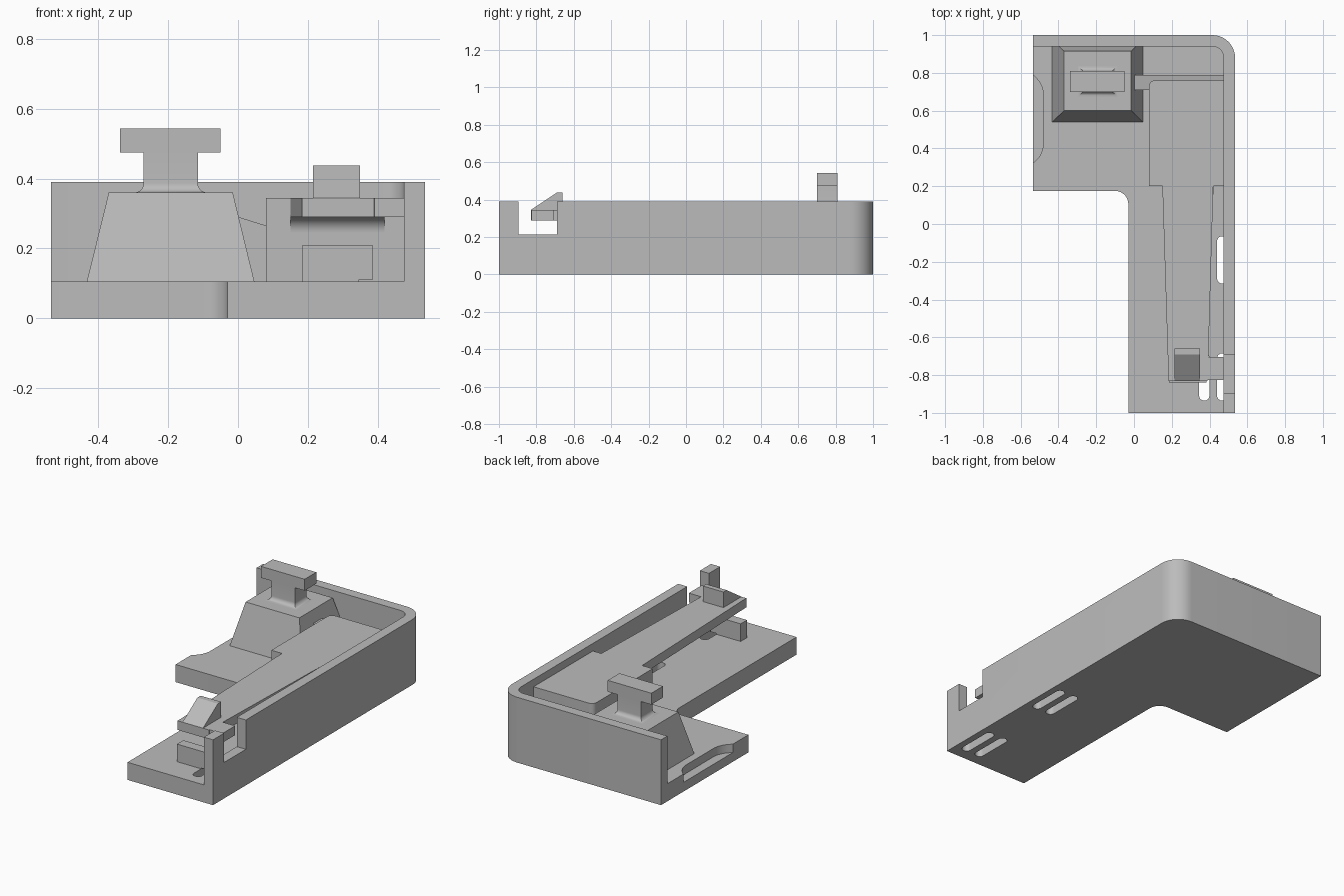
import bpy, bmesh, math
from mathutils import Vector

if "Cube" in bpy.data.objects:
    bpy.data.objects.remove(bpy.data.objects["Cube"], do_unlink=True)

grey = bpy.data.materials.new("plain_grey")
grey.use_nodes = True
grey.diffuse_color = (0.5, 0.5, 0.5, 1)
grey.node_tree.nodes["Principled BSDF"].inputs["Base Color"].default_value = (0.5, 0.5, 0.5, 1)


def finish(name, bm):
    bmesh.ops.recalc_face_normals(bm, faces=bm.faces)
    mesh = bpy.data.meshes.new(name)
    bm.to_mesh(mesh)
    bm.free()
    mesh.materials.append(grey)
    obj = bpy.data.objects.new(name, mesh)
    bpy.context.collection.objects.link(obj)
    return obj


def rounded(points, steps=10):
    """Outline whose corners may carry a radius as third value."""
    out = []
    for i, p in enumerate(points):
        c = Vector(p[:2])
        if len(p) < 3:
            out.append(c)
            continue
        a = (Vector(points[i - 1][:2]) - c).normalized()
        b = (Vector(points[(i + 1) % len(points)][:2]) - c).normalized()
        half = a.angle(b) / 2
        centre = c + (a + b).normalized() * p[2] / math.sin(half)
        start = c + a * p[2] / math.tan(half) - centre
        end = c + b * p[2] / math.tan(half) - centre
        sweep = start.angle(end)
        for k in range(steps + 1):
            t = k / steps
            v = start * math.sin((1 - t) * sweep) + end * math.sin(t * sweep)
            out.append(centre + v / math.sin(sweep))
    return out


def prism(name, points, lo, hi, axis="z"):
    """Extrude an outline along z (xy outline), x (yz) or y (xz)."""
    place = {"z": lambda p, d: (p.x, p.y, d),
             "x": lambda p, d: (d, p.x, p.y),
             "y": lambda p, d: (p.x, d, p.y)}[axis]
    bm = bmesh.new()
    outline = rounded(points)
    rings = [[bm.verts.new(place(p, d)) for p in outline] for d in (lo, hi)]
    for ring in rings:
        bm.faces.new(ring)
    n = len(outline)
    for i in range(n):
        j = (i + 1) % n
        bm.faces.new((rings[0][i], rings[0][j], rings[1][j], rings[1][i]))
    return finish(name, bm)


def box(name, x0, x1, y0, y1, z0, z1):
    return prism(name, [(x0, y0), (x1, y0), (x1, y1), (x0, y1)], z0, z1)


def loft(name, levels):
    """Stack of rectangles, each (x0, x1, y0, y1, z)."""
    bm = bmesh.new()
    rings = [[bm.verts.new((x, y, z)) for x, y in ((a, c), (b, c), (b, d), (a, d))]
             for a, b, c, d, z in levels]
    bm.faces.new(rings[0])
    bm.faces.new(rings[-1])
    for low, high in zip(rings, rings[1:]):
        for i in range(4):
            j = (i + 1) % 4
            bm.faces.new((low[i], low[j], high[j], high[i]))
    return finish(name, bm)


def combine(obj, other, operation):
    mod = obj.modifiers.new("combine", "BOOLEAN")
    mod.operation, mod.solver, mod.object = operation, "EXACT", other
    bpy.context.view_layer.objects.active = obj
    bpy.ops.object.modifier_apply(modifier=mod.name)


FLOOR, RIM = 0.105, 0.39

# L-shaped floor with a rim along the back and one side
base = prism("base_shell", [(-0.03, -1), (0.535, -1), (0.535, 1, 0.12), (-0.535, 1),
                            (-0.535, 0.175), (-0.03, 0.175, 0.07)], 0, FLOOR)
rim = prism("rim", [(0.475, -1), (0.535, -1), (0.535, 1, 0.12), (-0.535, 1),
                    (-0.535, 0.94), (0.475, 0.94, 0.06)], FLOOR, RIM)
combine(base, rim, "UNION")

# Stop block under the latch tip
stop = box("stop_block", 0.185, 0.385, -0.84, -0.78, 0.1, 0.21)

# Cutters: rim gap, shallow side scoop, floor slots
cutters = [box("gap_cutter", 0.44, 0.6, -0.895, -0.69, 0.215, 0.5),
           prism("scoop_cutter", [(-0.6, 0.79), (-0.535, 0.79), (-0.48, 0.735, 0.13),
                                  (-0.48, 0.375, 0.13), (-0.535, 0.32), (-0.6, 0.32)],
                 0.055, 0.2)]
slots = []
for x in (0.345, 0.44):
    for y in (-0.935, -0.315):
        r = 0.026
        slots.append(prism("slot_cutter", [(x, y, r), (x + 0.054, y, r),
                                           (x + 0.054, y + 0.25, r), (x, y + 0.25, r)],
                           -0.1, 0.11))
for cutter in cutters + slots:
    combine(base, cutter, "DIFFERENCE")
combine(stop, slots[0], "DIFFERENCE")
for helper in cutters + slots + [rim]:
    bpy.data.objects.remove(helper, do_unlink=True)

# Tapered pedestal with a T-shaped post
loft("pedestal", [(-0.433, 0.047, 0.54, 0.975, FLOOR), (-0.37, -0.015, 0.6, 0.915, 0.36)])
flare = 0.027
levels = []
for k in range(9):
    a = k / 8 * math.pi / 2
    e = flare * (1 - math.sin(a))
    levels.append((-0.27 - e, -0.115 + e, 0.7 - e, 0.81 + e, 0.36 + flare * (1 - math.cos(a))))
levels.append((-0.27, -0.115, 0.7, 0.81, 0.475))
loft("post_stem", levels)
box("post_crossbar", -0.338, -0.05, 0.7, 0.81, 0.475, 0.543)

# Anchor block, brace and springy latch arm
prism("anchor_block", [(0.08, 0.2), (0.48, 0.2), (0.48, 0.76), (0.08, 0.76, 0.03)], FLOOR, 0.345)
prism("brace", [(-0.03, FLOOR), (0.48, FLOOR), (0.48, 0.14), (-0.03, 0.3)], 0.71, 0.79, "y")
prism("latch_arm", [(0.15, 0.21), (0.183, -0.83), (0.39, -0.83), (0.42, 0.21)], 0.29, 0.345)
prism("arm_root_fillet", [(0.21, 0.295), (0.155, 0.295), (0.155, 0.29), (0.2, 0.29, 0.044),
                          (0.2, 0.245), (0.21, 0.245)], 0.15, 0.42, "x")
box("latch_tab", 0.385, 0.475, -0.825, -0.705, 0.29, 0.345)
prism("latch_hook", [(-0.83, 0.34), (-0.66, 0.34), (-0.66, 0.438), (-0.69, 0.438),
                     (-0.83, 0.345)], 0.215, 0.35, "x")

# Smooth the round corners, keep the edges crisp
bpy.ops.object.select_all(action="DESELECT")
for obj in bpy.context.collection.objects:
    if obj.type == "MESH" and grey.name in obj.data.materials:
        obj.select_set(True)
        bpy.context.view_layer.objects.active = obj
bpy.ops.object.shade_smooth_by_angle(angle=math.radians(30))
